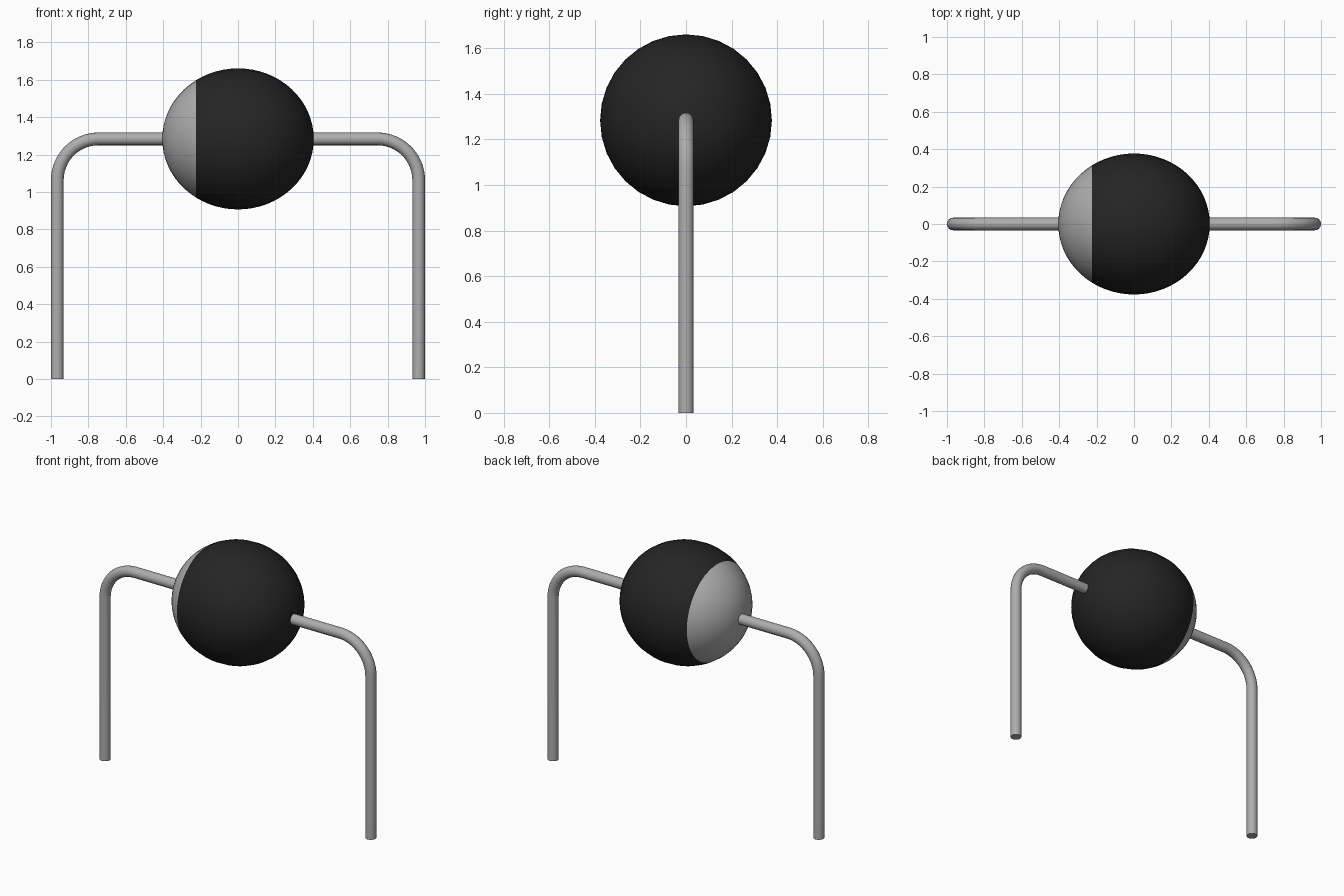
import bpy, bmesh, math
from mathutils import Matrix

cube = bpy.data.objects.get("Cube")
if cube:
    bpy.data.objects.remove(cube, do_unlink=True)


def material(name, value):
    m = bpy.data.materials.new(name)
    m.use_nodes = True
    colour = (value, value, value, 1)
    m.diffuse_color = colour
    m.node_tree.nodes["Principled BSDF"].inputs["Base Color"].default_value = colour
    return m


def smooth(obj):
    bpy.ops.object.select_all(action='DESELECT')
    obj.select_set(True)
    bpy.context.view_layer.objects.active = obj
    bpy.ops.object.shade_smooth_by_angle(angle=math.radians(35))


black = material("black", 0.018)
grey = material("metal grey", 0.42)

AXIS_Z = 1.284      # height of the body's axis
BODY_X, BODY_R = 0.405, 0.377
BAND_X = -0.225     # edge of the grey end band
WIRE_R, LEG_X, BEND = 0.034, 0.966, 0.22

# Body: egg-shaped bead with its poles on the x axis and a grey end
bm = bmesh.new()
bmesh.ops.create_uvsphere(bm, u_segments=32, v_segments=32, radius=1)
bm.transform(Matrix.Translation((0, 0, AXIS_Z))
             @ Matrix.Diagonal((BODY_X, BODY_R, BODY_R, 1))
             @ Matrix.Rotation(math.pi / 2, 4, 'Y'))
for f in bm.faces:
    f.material_index = 1 if f.calc_center_median().x < BAND_X else 0
mesh = bpy.data.meshes.new("body")
bm.to_mesh(mesh)
bm.free()
mesh.materials.append(black)
mesh.materials.append(grey)
body = bpy.data.objects.new("body", mesh)
bpy.context.collection.objects.link(body)
smooth(body)


# Leads: round wire leaving the body, bending down to the ground
def lead(name, side):
    path = [(0.34, AXIS_Z)]
    for i in range(17):
        a = math.pi / 2 * (1 - i / 16)
        path.append((LEG_X - BEND + BEND * math.cos(a),
                     AXIS_Z - BEND + BEND * math.sin(a)))
    path.append((LEG_X, 0))
    curve = bpy.data.curves.new(name, 'CURVE')
    curve.dimensions = '3D'
    curve.bevel_depth = WIRE_R
    curve.bevel_resolution = 6
    curve.use_fill_caps = True
    spline = curve.splines.new('POLY')
    spline.points.add(len(path) - 1)
    for p, (x, z) in zip(spline.points, path):
        p.co = (side * x, 0, z, 1)
    curve.materials.append(grey)
    obj = bpy.data.objects.new(name, curve)
    bpy.context.collection.objects.link(obj)
    bpy.ops.object.select_all(action='DESELECT')
    obj.select_set(True)
    bpy.context.view_layer.objects.active = obj
    bpy.ops.object.convert(target='MESH')
    smooth(bpy.context.view_layer.objects.active)


lead("left_lead", 1)
lead("right_lead", -1)
